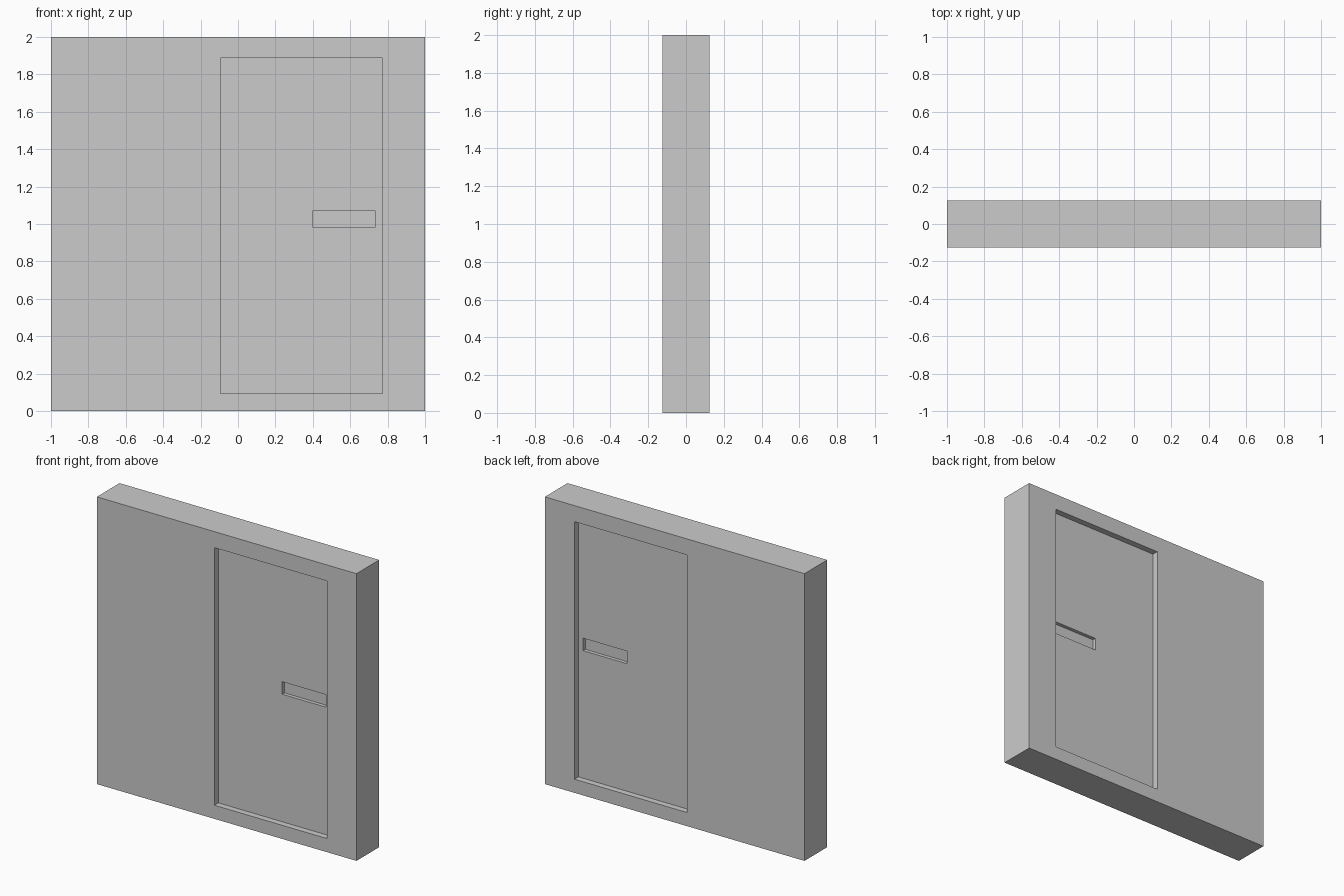
import bpy, bmesh

if "Cube" in bpy.data.objects:
    bpy.data.objects.remove(bpy.data.objects["Cube"])

# Outlines in the x-z plane: (x0, x1, z0, z1)
WALL = (-1.0, 1.0, 0.0, 2.0)
DOOR = (-0.094, 0.772, 0.095, 1.888)
GRIP = (0.398, 0.735, 0.983, 1.07)

HALF = 0.125               # half the wall thickness
PANEL = HALF - 0.043       # door panel, recessed in the wall
POCKET = PANEL - 0.025     # grip pocket, recessed in the door

# Steps from the bottom of the grip pocket out to the wall face
steps = [(GRIP, POCKET), (GRIP, PANEL), (DOOR, PANEL), (DOOR, HALF), (WALL, HALF)]
# Front steps run outwards, then the back mirrors them inwards
rings = [(r, -y) for r, y in steps] + [(r, y) for r, y in reversed(steps)]

bm = bmesh.new()


def add_ring(rect, y):
    x0, x1, z0, z1 = rect
    return [bm.verts.new((x, y, z)) for x, z in ((x0, z0), (x1, z0), (x1, z1), (x0, z1))]


loops = [add_ring(r, y) for r, y in rings]

# Join neighbouring rings with quads
for a, b in zip(loops, loops[1:]):
    for i in range(4):
        j = (i + 1) % 4
        bm.faces.new((a[i], a[j], b[j], b[i]))

# Close the bottoms of both grip pockets
bm.faces.new(loops[0])
bm.faces.new(loops[-1])
bmesh.ops.recalc_face_normals(bm, faces=bm.faces)

mesh = bpy.data.meshes.new("wall_with_door")
bm.to_mesh(mesh)
bm.free()
obj = bpy.data.objects.new("wall_with_door", mesh)
bpy.context.collection.objects.link(obj)
